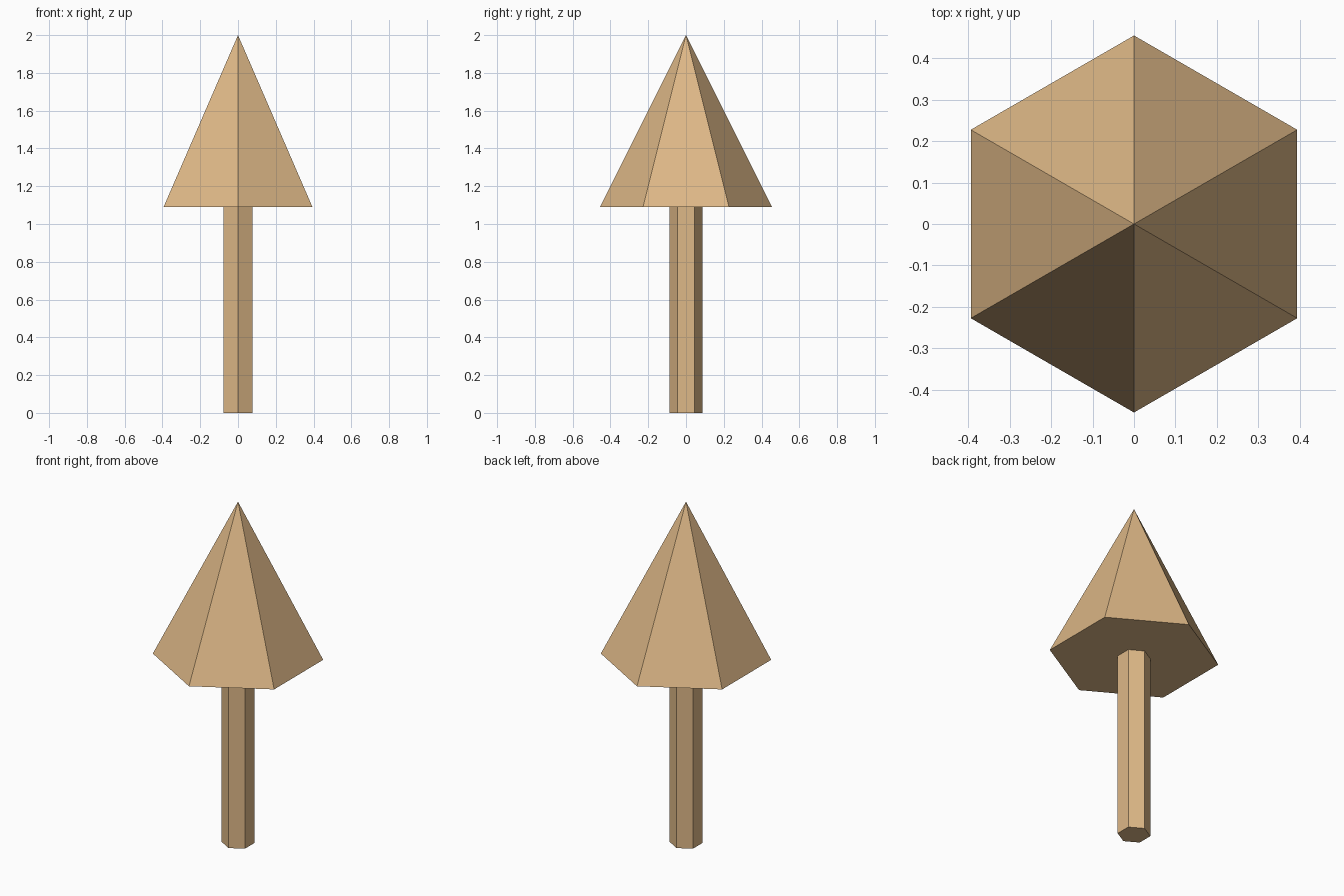
import bpy

cube = bpy.data.objects.get("Cube")
if cube:
    bpy.data.objects.remove(cube, do_unlink=True)

# Single wood colour shared by both parts
tan = bpy.data.materials.new("tan_wood")
tan.use_nodes = True
colour = (0.73, 0.48, 0.242, 1)
tan.diffuse_color = colour
for node in tan.node_tree.nodes:
    if node.type == "BSDF_PRINCIPLED":
        node.inputs["Base Color"].default_value = colour

SIDES = 6
TOP = 2.0
JOIN = 1.09


def hex_part(name, bottom, top, radius_bottom, radius_top):
    """Flat-shaded six-sided prism or pyramid with a corner facing the front."""
    bpy.ops.mesh.primitive_cone_add(
        vertices=SIDES, radius1=radius_bottom, radius2=radius_top,
        depth=top - bottom, location=(0, 0, (top + bottom) / 2))
    part = bpy.context.object
    part.name = name
    part.data.materials.append(tan)
    return part


# Straight stem below, pointed head above
hex_part("stem", 0, JOIN, 0.088, 0.088)
hex_part("pointed_head", JOIN, TOP, 0.455, 0)
